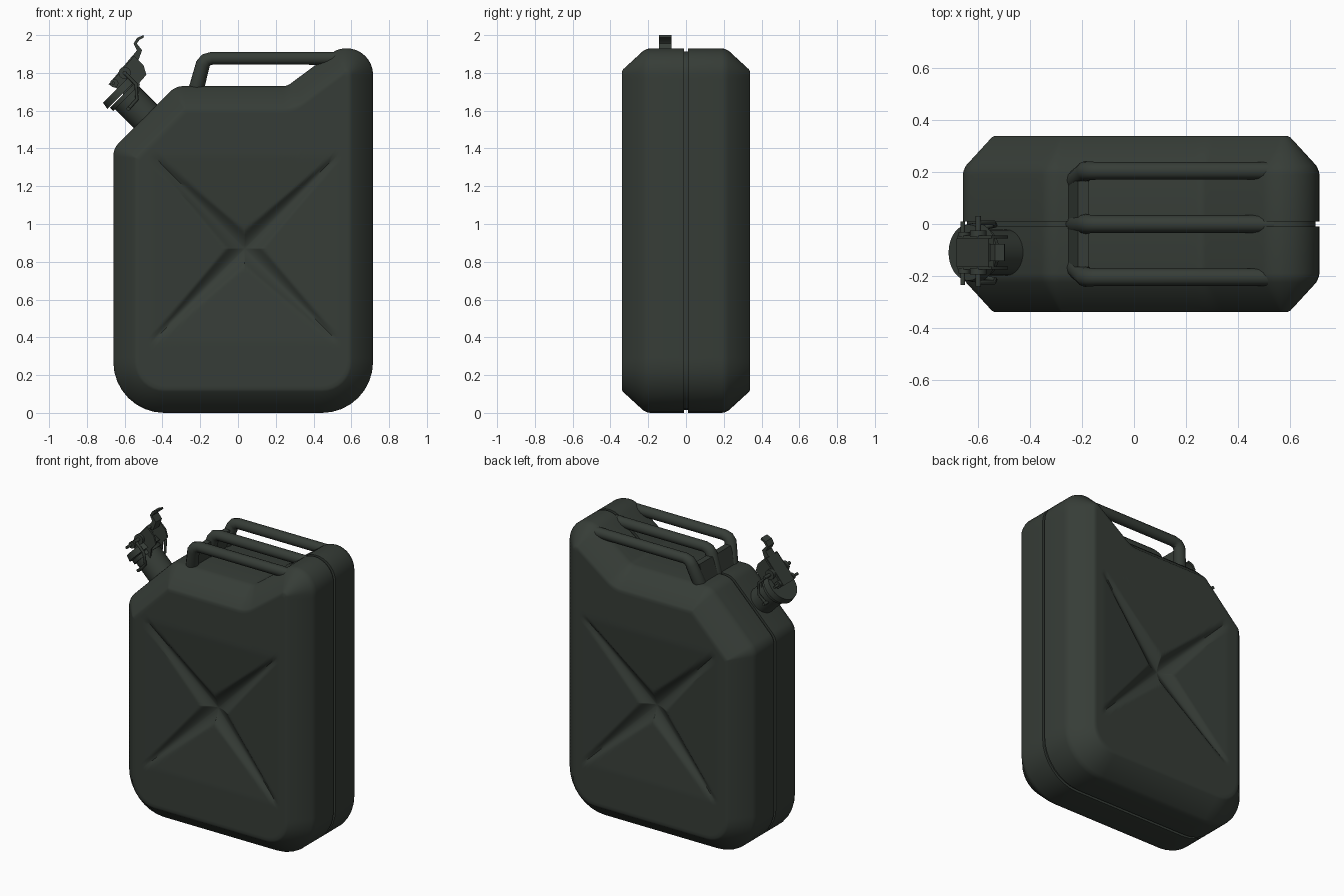
import bpy, bmesh, math
from mathutils import Vector

if "Cube" in bpy.data.objects:
    bpy.data.objects.remove(bpy.data.objects["Cube"])

mat = bpy.data.materials.new("dark olive paint")
mat.diffuse_color = (0.037, 0.046, 0.038, 1)
mat.use_nodes = True
mat.node_tree.nodes["Principled BSDF"].inputs["Base Color"].default_value = mat.diffuse_color


def finish(name, mesh, angle=32):
    mesh.materials.clear()
    mesh.materials.append(mat)
    ob = bpy.data.objects.new(name, mesh)
    bpy.context.collection.objects.link(ob)
    bpy.ops.object.select_all(action='DESELECT')
    ob.select_set(True)
    bpy.context.view_layer.objects.active = ob
    bpy.ops.object.shade_smooth_by_angle(angle=math.radians(angle))
    return ob


def from_bm(name, bm, angle=32):
    bmesh.ops.recalc_face_normals(bm, faces=bm.faces)
    me = bpy.data.meshes.new(name)
    bm.to_mesh(me)
    bm.free()
    return finish(name, me, angle)


def prism(name, pts, y0, y1):
    bm = bmesh.new()
    f = bm.faces.new([bm.verts.new((x, y0, z)) for x, z in pts])
    new = bmesh.ops.extrude_face_region(bm, geom=[f])['geom']
    bmesh.ops.translate(bm, vec=(0, y1 - y0, 0),
                        verts=[g for g in new if isinstance(g, bmesh.types.BMVert)])
    return from_bm(name, bm)


def cyl(name, p0, p1, r0, r1=None, seg=32):
    p0, p1 = Vector(p0), Vector(p1)
    d = p1 - p0
    bm = bmesh.new()
    bmesh.ops.create_cone(bm, cap_ends=True, segments=seg, radius1=r0,
                          radius2=r0 if r1 is None else r1, depth=d.length)
    m = d.to_track_quat('Z', 'Y').to_matrix().to_4x4()
    m.translation = (p0 + p1) / 2
    bm.transform(m)
    return from_bm(name, bm)


def tube(name, pts, r, radii=None):
    cu = bpy.data.curves.new(name, 'CURVE')
    cu.dimensions = '3D'
    cu.bevel_depth = r
    cu.bevel_resolution = 4
    cu.use_fill_caps = True
    sp = cu.splines.new('POLY')
    sp.points.add(len(pts) - 1)
    for i, p in enumerate(pts):
        sp.points[i].co = (*p, 1)
        sp.points[i].radius = radii[i] if radii else 1
    tmp = bpy.data.objects.new(name + "_path", cu)
    bpy.context.collection.objects.link(tmp)
    bpy.context.view_layer.update()
    me = bpy.data.meshes.new_from_object(
        tmp.evaluated_get(bpy.context.evaluated_depsgraph_get()))
    bpy.data.objects.remove(tmp)
    return finish(name, me, 45)


# Body outline: corner x, corner z, fillet radius
OUT = [(-.66, 0, .27), (.715, 0, .27), (.715, 1.93, .14), (.53, 1.93, .13),
       (.26, 1.73, .06), (-.33, 1.73, .10), (-.66, 1.40, .10)]


def outline(d):
    n = len(OUT)
    P = [Vector(c[:2]) for c in OUT]
    N = []
    for i in range(n):
        e = (P[(i + 1) % n] - P[i]).normalized()
        N.append(Vector((-e.y, e.x)))
    arcs = []
    for i in range(n):
        n1, n2 = N[i - 1], N[i]
        turn = math.atan2(n1.x * n2.y - n1.y * n2.x, n1.dot(n2))
        s = 1 if turn > 0 else -1
        r = max(.012, OUT[i][2] - s * d)
        c = P[i] + (n1 + n2) / (1 + n1.dot(n2)) * (d + s * r)
        arc = []
        for k in range(9):
            a = turn * k / 8
            v = Vector((n1.x * math.cos(a) - n1.y * math.sin(a),
                        n1.x * math.sin(a) + n1.y * math.cos(a)))
            arc.append(c - v * s * r)
        arcs.append(arc)
    pts = []
    for i in range(n):
        pts += arcs[i]
        m = max(2, int((P[(i + 1) % n] - P[i]).length / .028))
        a, b = arcs[i][-1], arcs[(i + 1) % n][0]
        pts += [a.lerp(b, k / m) for k in range(1, m)]
    return pts


C = Vector((.035, .87))


def dent(p):
    # Shallow pyramid dent plus tapered diagonal channels
    u, v = abs(p.x - C.x), abs(p.y - C.y)
    depth = .05 * max(0, 1 - max(u, v) / .49)
    t = 1 - (u + v) / math.sqrt(2) / .69
    if t > 0:
        w = .015 + .06 * t
        q = abs(u - v) / math.sqrt(2) / w
        if q < 1:
            depth += .034 * math.sqrt(t) * (1 - q * q) ** 1.3
    return depth


# Body: dented panels and chamfered shell with a centre seam groove
panel = outline(.125)
steps = 40
rings = []
for k in range(1, steps + 1):
    ring = [C.lerp(p, k / steps) for p in panel]
    rings.append([(p.x, -.34 + dent(p), p.y) for p in ring])
half = [(.334, .112), (.225, .012), (.205, .003), (.19, 0), (.01, 0), (.01, .016)]
for y, d in half:
    rings.append([(p.x, -y, p.y) for p in outline(d)])
rings += [[(x, -y, z) for x, y, z in r] for r in reversed(rings)]
bm = bmesh.new()
vr = [[bm.verts.new(c) for c in r] for r in rings]
n = len(panel)
for a, b in zip(vr, vr[1:]):
    for i in range(n):
        j = (i + 1) % n
        bm.faces.new((a[i], a[j], b[j], b[i]))
for ring, s in ((vr[0], -1), (vr[-1], 1)):
    c = bm.verts.new((C.x, s * (.34 - dent(C)), C.y))
    for i in range(n):
        bm.faces.new((c, ring[i], ring[(i + 1) % n]))
from_bm("can_body", bm, 35)

# Three carrying handles with legs leaning inward, joined by a web
for name, yt, yb in (("front_handle", -.205, -.165), ("middle_handle", 0, 0),
                     ("back_handle", .205, .165)):
    tube(name, [(.54, yt, 1.877), (-.14, yt, 1.877), (-.17, yt, 1.868),
                (-.186, yt, 1.845), (-.225, yb, 1.70)], .034,
         [1, 1, 1.05, 1.12, 1.2])
prism("handle_web", [(-.262, 1.70), (-.215, 1.84), (-.175, 1.84), (-.19, 1.70)], -.165, .165)

# Spout neck, flange and cap along the sloped shoulder normal
Y = -.11
AX = Vector((-.7071, 0, .7071))
B = Vector((-.49, Y, 1.57))
cyl("spout_neck", B - AX * .03, B + AX * .15, .088)
cyl("neck_flange", B + AX * .14, B + AX * .165, .10)
cyl("spout_cap", B + AX * .17, B + AX * .21, .115, .108)

# Locking lever: two cheeks, cover strip and finger hook
for side in (-1, 1):
    y = Y + side * .06
    prism("lever_cheek", [(-.68, 1.74), (-.55, 1.89), (-.50, 1.84), (-.485, 1.79),
                          (-.52, 1.75), (-.53, 1.66), (-.58, 1.60), (-.61, 1.62),
                          (-.61, 1.70)], y - .006, y + .006)
    cyl("pivot_boss", (-.60, y, 1.80), (-.60, y + side * .025, 1.80), .032, seg=20)
    cyl("lower_boss", (-.655, y, 1.745), (-.655, y + side * .02, 1.745), .022, seg=16)
    # Wire bail arm from pivot to neck
    tube("bail_arm", [(-.60, Y + side * .115, 1.80), (-.54, Y + side * .115, 1.74),
                      (-.535, Y + side * .105, 1.66), (-.58, Y + side * .095, 1.61)], .009)
prism("lever_cover", [(-.685, 1.74), (-.56, 1.89), (-.54, 1.88), (-.67, 1.73)],
      Y - .055, Y + .055)
prism("finger_hook", [(-.57, 1.875), (-.535, 1.92), (-.553, 1.955), (-.535, 1.985),
                      (-.50, 2.0), (-.498, 1.988), (-.522, 1.975), (-.536, 1.955),
                      (-.508, 1.92), (-.53, 1.86)], Y - .032, Y + .032)
cyl("pivot_pin", (-.60, Y - .13, 1.80), (-.60, Y + .14, 1.80), .011, seg=12)
cyl("cap_pin", (-.66, Y - .125, 1.745), (-.66, Y + .12, 1.745), .009, seg=12)
cyl("neck_pin", (-.58, Y - .12, 1.61), (-.58, Y + .12, 1.61), .010, seg=12)
